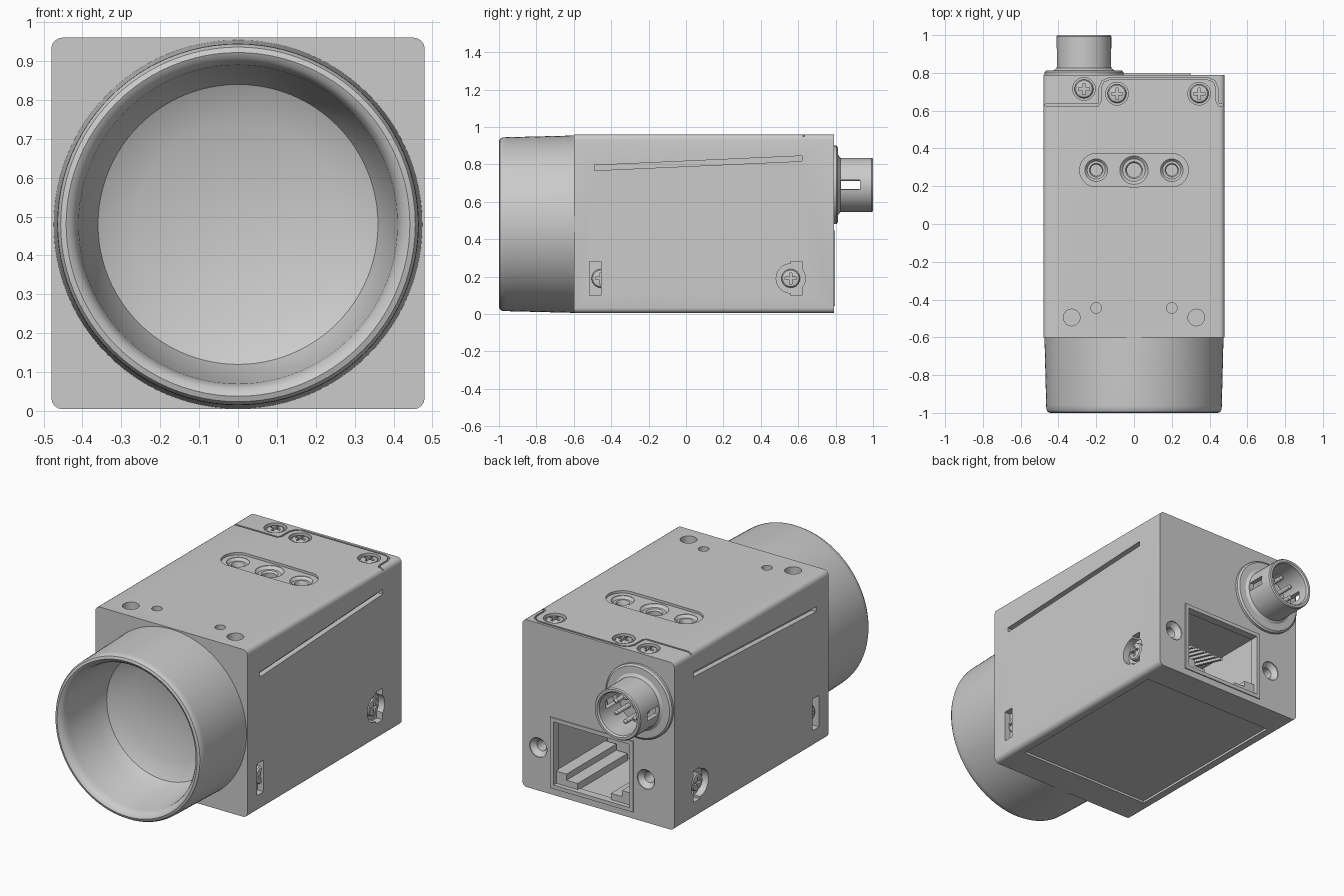
import bpy, bmesh, math
from mathutils import Vector, Matrix

if "Cube" in bpy.data.objects:
    bpy.data.objects.remove(bpy.data.objects["Cube"])


def add(name, bm):
    bmesh.ops.recalc_face_normals(bm, faces=bm.faces)
    me = bpy.data.meshes.new(name)
    bm.to_mesh(me)
    bm.free()
    ob = bpy.data.objects.new(name, me)
    bpy.context.collection.objects.link(ob)
    return ob


def box(name, lo, hi, rot=None):
    lo, hi = Vector(lo), Vector(hi)
    bm = bmesh.new()
    bmesh.ops.create_cube(bm, size=1)
    bmesh.ops.scale(bm, vec=hi - lo, verts=bm.verts)
    if rot:
        bmesh.ops.rotate(bm, matrix=rot, verts=bm.verts)
    bmesh.ops.translate(bm, vec=(lo + hi) / 2, verts=bm.verts)
    return add(name, bm)


def lathe(name, profile, loc, axis, steps=32, stretch=0):
    """Revolve (radius, height) points around an axis; stretch widens it in x."""
    bm = bmesh.new()
    vs = [bm.verts.new((r, 0, h)) for r, h in profile]
    es = [bm.edges.new(p) for p in zip(vs, vs[1:])]
    bmesh.ops.spin(bm, geom=vs + es, cent=(0, 0, 0), axis=(0, 0, 1),
                   angle=2 * math.pi, steps=steps)
    bmesh.ops.remove_doubles(bm, verts=bm.verts, dist=1e-4)
    if stretch:
        for v in bm.verts:
            v.co.x += math.copysign(stretch, v.co.x) if abs(v.co.x) > 1e-4 else 0
    m = Matrix.Translation(loc) @ Vector(axis).to_track_quat('Z', 'Y').to_matrix().to_4x4()
    bm.transform(m)
    return add(name, bm)


def rod(name, loc, axis, r, h0, h1, steps=32, stretch=0):
    return lathe(name, [(0, h0), (r, h0), (r, h1), (0, h1)], loc, axis, steps, stretch)


def cut(target, cutter):
    m = target.modifiers.new("cut", 'BOOLEAN')
    m.operation, m.solver, m.object = 'DIFFERENCE', 'EXACT', cutter
    apply(target, m)
    bpy.data.objects.remove(cutter)


def apply(ob, m):
    bpy.context.view_layer.objects.active = ob
    bpy.ops.object.modifier_apply(modifier=m.name)


# Housing with rounded lengthwise edges
bm = bmesh.new()
bmesh.ops.create_cube(bm, size=1)
bmesh.ops.scale(bm, vec=(0.96, 1.39, 0.955), verts=bm.verts)
bmesh.ops.translate(bm, vec=(0, 0.095, 0.4825), verts=bm.verts)
long_edges = [e for e in bm.edges if abs(e.verts[0].co.y - e.verts[1].co.y) > 1]
bmesh.ops.bevel(bm, geom=long_edges, offset=0.028, segments=4, profile=0.5, affect='EDGES')
body = add("housing", bm)

# Side slots, screw pockets and side screws
screws = []
for s in (-1, 1):
    tilt = Matrix.Rotation(math.atan(0.045), 3, 'X')
    cut(body, box("slot", (s * 0.48 - 0.03, -0.49, 0.792), (s * 0.48 + 0.03, 0.62, 0.82), tilt))
    for y, flat in ((-0.455, -0.515), (0.56, 0.62)):
        cut(body, rod("pocket", (s * 0.48, y, 0.19), (s, 0, 0), 0.078, -0.04, 0.05))
        cut(body, box("pocket", (s * 0.48 - 0.038, min(y, flat), 0.1),
                      (s * 0.48 + 0.06, max(y, flat), 0.28)))
        screws.append(((s * 0.45, y, 0.19), (s, 0, 0)))

# Top screw seats
for x, y in ((-0.265, 0.715), (-0.09, 0.69), (0.345, 0.69)):
    cut(body, rod("seat", (x, y, 0.96), (0, 0, 1), 0.06, -0.035, 0.05))
    screws.append(((x, y, 0.938), (0, 0, 1)))

# Top mounting recess with three countersunk holes, plus small front holes
cut(body, rod("recess", (0, 0.285, 0.96), (0, 0, 1), 0.088, -0.014, 0.05, 32, 0.2))
for x, r in ((-0.2, 0.06), (0, 0.075), (0.2, 0.06)):
    cut(body, lathe("hole", [(0, 0.05), (r, 0.05), (r, -0.016), (r * 0.8, -0.03),
                             (r * 0.6, -0.03), (r * 0.5, -0.04), (r * 0.5, -0.12), (0, -0.12)],
                    (x, 0.285, 0.96), (0, 0, 1)))
for s in (-1, 1):
    cut(body, rod("hole", (s * 0.33, -0.495, 0.96), (0, 0, 1), 0.044, -0.06, 0.05))
    cut(body, rod("hole", (s * 0.2, -0.445, 0.96), (0, 0, 1), 0.028, -0.06, 0.05))

# Seam of the top cover
path = [(-0.5, 0.63), (-0.19, 0.63), (-0.18, 0.65), (-0.18, 0.72), (-0.165, 0.755), (-0.13, 0.77),
        (0.39, 0.77), (0.425, 0.755), (0.44, 0.72), (0.44, 0.65), (0.45, 0.63), (0.5, 0.63)]
bm = bmesh.new()
rings = []
for i, (x, y) in enumerate(path):
    a, b = path[max(i - 1, 0)], path[min(i + 1, len(path) - 1)]
    n = Vector((a[1] - b[1], b[0] - a[0], 0)).normalized() * 0.005
    p = Vector((x, y, 0))
    rings.append([bm.verts.new(p + n * k + Vector((0, 0, z)))
                  for k, z in ((-1, 0.948), (1, 0.948), (1, 1.0), (-1, 1.0))])
for a, b in zip(rings, rings[1:]):
    for k in range(4):
        bm.faces.new((a[k], a[(k + 1) % 4], b[(k + 1) % 4], b[k]))
bm.faces.new(rings[0])
bm.faces.new(rings[-1])
cut(body, add("seam", bm))

# Shallow recess underneath
cut(body, box("under", (-0.42, -0.42, -0.1), (0.42, 0.62, 0.018)))

# Network socket opening and its threaded holes
cut(body, box("socket", (-0.205, 0.3, 0.06), (0.285, 0.9, 0.43)))
for x in (-0.3, 0.38):
    cut(body, lathe("hole", [(0, 0.05), (0.055, 0.05), (0.055, -0.005), (0.03, -0.03),
                             (0.03, -0.15), (0, -0.15)], (x, 0.79, 0.25), (0, 1, 0)))

# Socket frame, stepped corner blocks and contacts
frame = box("socket_frame", (-0.222, 0.75, 0.043), (0.302, 0.796, 0.447))
cut(frame, box("opening", (-0.2, 0.6, 0.065), (0.28, 0.9, 0.425)))
for s in (-1, 1):
    for i, (w, h) in enumerate(((0.14, 0.04), (0.07, 0.075))):
        e = 0.04 + s * 0.245
        box("socket_step", (min(e, e - s * w), 0.32, 0.055), (max(e, e - s * w), 0.77, 0.06 + h))
for i in range(8):
    x = 0.04 + (i - 3.5) * 0.04
    box("socket_contact", (x - 0.008, 0.31, 0.36), (x + 0.008, 0.62, 0.375),
        Matrix.Rotation(-0.25, 3, 'X'))

# Round power connector with keyed window and pins
cx, cz = -0.265, 0.69
plug = lathe("round_connector", [(0, 0.02), (0.12, 0.02), (0.12, 0.2), (0.127, 0.21), (0.14, 0.21),
                                 (0.145, 0.203), (0.145, 0.035), (0.16, 0.024), (0.2, 0.022),
                                 (0.21, 0.014), (0.21, -0.02), (0, -0.02)],
             (cx, 0.79, cz), (0, 1, 0), 48)
cut(plug, box("window", (cx - 0.3, 0.83, 0.665), (cx + 0.3, 0.93, 0.715)))
for i in range(6):
    a = i * math.pi / 3 + math.pi / 6
    lathe("connector_pin", [(0, 0), (0.013, 0), (0.013, 0.12), (0.006, 0.13), (0, 0.13)],
          (cx + 0.068 * math.cos(a), 0.805, cz + 0.068 * math.sin(a)), (0, 1, 0), 12)

# Lens mount tube, hollow to the front
lathe("lens_mount", [(0, -0.62), (0.265, -0.62), (0.36, -0.67), (0.39, -0.74), (0.41, -0.95),
                     (0.416, -0.975), (0.428, -0.993), (0.442, -1.0), (0.456, -0.995),
                     (0.464, -0.982), (0.465, -0.96), (0.474, -0.6), (0.474, -0.59), (0, -0.59)],
      (0, 0, 0.48), (0, 1, 0), 96)

# Cross-head screws
head = lathe("screw", [(0, -0.02), (0.05, -0.02), (0.05, 0.008), (0.044, 0.015), (0.02, 0.02),
                       (0, 0.02)], (0, 0, 0), (0, 0, 1), 24)
cut(head, box("cross", (-0.03, -0.007, 0), (0.03, 0.007, 0.1)))
cut(head, box("cross", (-0.007, -0.03, 0), (0.007, 0.03, 0.1)))
for loc, axis in screws:
    ob = bpy.data.objects.new("screw", head.data)
    bpy.context.collection.objects.link(ob)
    ob.matrix_world = Matrix.Translation(loc) @ Vector(axis).to_track_quat('Z', 'Y').to_matrix().to_4x4()
bpy.data.objects.remove(head)

# Smooth shading with sharp creases
bpy.ops.object.select_all(action='DESELECT')
for ob in bpy.context.scene.objects:
    ob.select_set(True)
bpy.context.view_layer.objects.active = body
bpy.ops.object.shade_smooth_by_angle(angle=math.radians(32))
